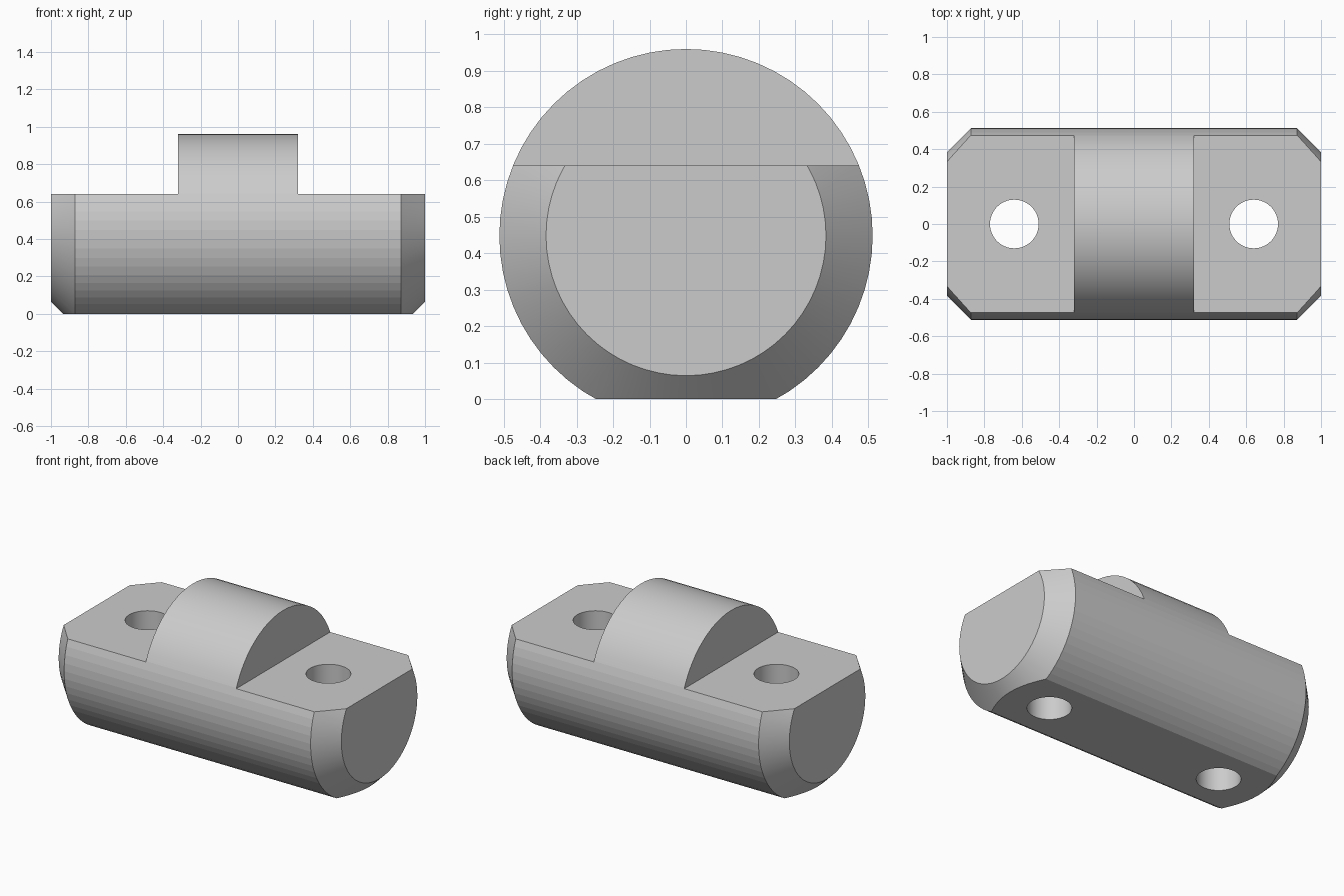
import bpy, math

RADIUS, END_RADIUS, AXIS_Z = 0.512, 0.384, 0.448
STEP_X, STEP_Z = 0.32, 0.64
HOLE_X, HOLE_RADIUS = 0.64, 0.13
SIDES = 64

default = bpy.data.objects.get("Cube")
if default:
    bpy.data.objects.remove(default, do_unlink=True)

grey = bpy.data.materials.new("plain_grey")
grey.use_nodes = True
colour = (0.6, 0.6, 0.6, 1)
grey.diffuse_color = colour
grey.node_tree.nodes["Principled BSDF"].inputs["Base Color"].default_value = colour


def box(name, low, high):
    bpy.ops.mesh.primitive_cube_add(
        size=1, location=[(a + b) / 2 for a, b in zip(low, high)])
    obj = bpy.context.object
    obj.name = name
    obj.scale = [b - a for a, b in zip(low, high)]
    return obj


# Round bar with chamfered ends, revolved about the x axis
profile = [(-1, END_RADIUS), (-1 + RADIUS - END_RADIUS, RADIUS),
           (1 - RADIUS + END_RADIUS, RADIUS), (1, END_RADIUS)]
verts = []
for x, r in profile:
    for i in range(SIDES):
        a = math.tau * i / SIDES
        verts.append((x, r * math.cos(a), AXIS_Z + r * math.sin(a)))
faces = [tuple(reversed(range(SIDES))),
         tuple(range(len(verts) - SIDES, len(verts)))]
for ring in range(len(profile) - 1):
    for i in range(SIDES):
        a, b = ring * SIDES + i, ring * SIDES + (i + 1) % SIDES
        faces.append((a, b, b + SIDES, a + SIDES))
mesh = bpy.data.meshes.new("pin_body")
mesh.from_pydata(verts, [], faces)
mesh.materials.append(grey)
body = bpy.data.objects.new("pin_body", mesh)
bpy.context.collection.objects.link(body)

# Cutters: flat base, end steps and vertical bolt holes
cutters = [box("base_cutter", (-2, -1, -1), (2, 1, 0))]
for side, s in (("left", 1), ("right", -1)):
    xs = sorted((s * STEP_X, s * 2))
    cutters.append(box(side + "_step_cutter", (xs[0], -1, STEP_Z), (xs[1], 1, 2)))
    bpy.ops.mesh.primitive_cylinder_add(
        vertices=SIDES, radius=HOLE_RADIUS, depth=4, location=(s * HOLE_X, 0, 0))
    bpy.context.object.name = side + "_hole_cutter"
    cutters.append(bpy.context.object)

bpy.ops.object.select_all(action='DESELECT')
bpy.context.view_layer.objects.active = body
body.select_set(True)
for cutter in cutters:
    cutter.hide_render = True
    cutter.data.materials.append(grey)
    mod = body.modifiers.new(cutter.name, 'BOOLEAN')
    mod.operation = 'DIFFERENCE'
    mod.solver = 'EXACT'
    mod.object = cutter
    bpy.ops.object.modifier_apply(modifier=mod.name)
for cutter in cutters:
    bpy.data.objects.remove(cutter, do_unlink=True)

# Smooth hump, chamfers and holes; faceted long lower sides
bpy.ops.object.shade_smooth_by_angle(angle=math.radians(30))
for face in body.data.polygons:
    long_side = abs(face.center.x) < STEP_X and face.center.z < STEP_Z
    face.use_smooth = not long_side
